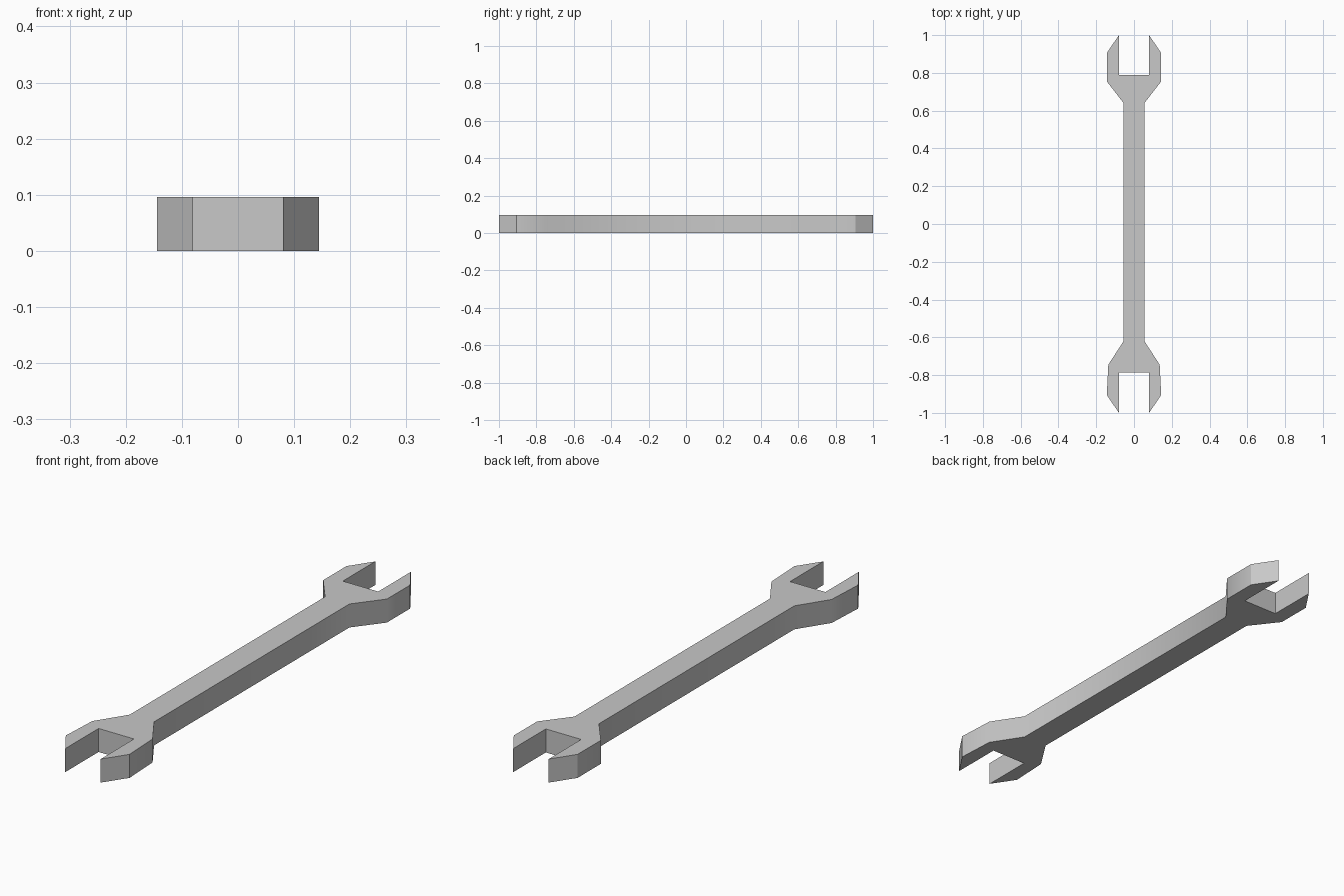
import bpy
import bmesh
from math import radians

THICKNESS = 0.096

cube = bpy.data.objects.get("Cube")
if cube:
    bpy.data.objects.remove(cube, do_unlink=True)

# Brushed grey steel
steel = bpy.data.materials.new("grey_steel")
steel.use_nodes = True
colour = (0.58, 0.58, 0.58, 1)
steel.diffuse_color = colour
bsdf = next(n for n in steel.node_tree.nodes if n.type == 'BSDF_PRINCIPLED')
bsdf.inputs["Base Color"].default_value = colour
bsdf.inputs["Roughness"].default_value = 0.6

# Half outline on the +x side: back throat, back jaw, handle, front jaw, front throat
half = [(0.08, 0.79), (0.08, 1.0), (0.144, 0.905), (0.144, 0.755), (0.055, 0.64),
        (0.055, -0.62), (0.136, -0.745), (0.144, -0.905), (0.08, -1.0), (0.08, -0.785)]
outline = half + [(-x, y) for x, y in reversed(half)]

# Extrude the mirrored outline into a solid
bm = bmesh.new()
base = bm.faces.new([bm.verts.new((x, y, 0)) for x, y in outline])
ext = bmesh.ops.extrude_face_region(bm, geom=[base], use_keep_orig=True)
top = [v for v in ext["geom"] if isinstance(v, bmesh.types.BMVert)]
bmesh.ops.translate(bm, verts=top, vec=(0, 0, THICKNESS))
bmesh.ops.recalc_face_normals(bm, faces=bm.faces)

# Smooth shoulders, crisp rims, throats and jaw tips
for face in bm.faces:
    face.smooth = abs(face.normal.z) < 0.5
for edge in bm.edges:
    jaw_corner = all(abs(v.co.y) > 0.85 for v in edge.verts)
    edge.smooth = edge.calc_face_angle(0) < radians(45) and not jaw_corner

mesh = bpy.data.meshes.new("open_ended_wrench")
bm.to_mesh(mesh)
bm.free()
mesh.materials.append(steel)
wrench = bpy.data.objects.new("open_ended_wrench", mesh)
bpy.context.collection.objects.link(wrench)
